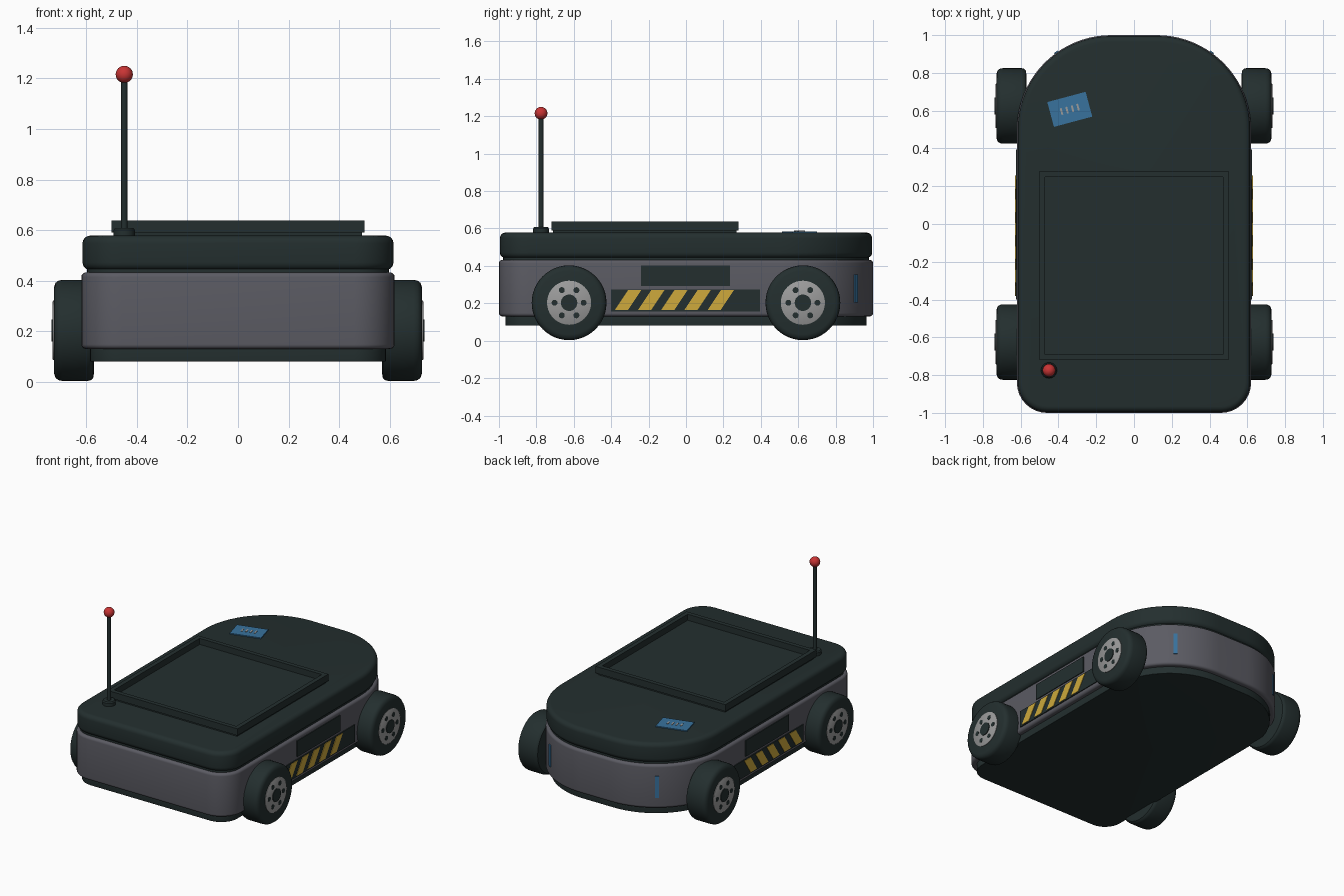
import bpy, bmesh, math
from mathutils import Matrix, Vector

if "Cube" in bpy.data.objects:
    bpy.data.objects.remove(bpy.data.objects["Cube"])


def material(name, rgb):
    m = bpy.data.materials.new(name)
    m.diffuse_color = (*rgb, 1)
    m.use_nodes = True
    m.node_tree.nodes["Principled BSDF"].inputs["Base Color"].default_value = m.diffuse_color
    return m


DARK = material("dark_green_grey", (0.017, 0.028, 0.028))
GREY = material("body_grey", (0.105, 0.105, 0.125))
METAL = material("rim_grey", (0.33, 0.33, 0.33))
YELLOW = material("warning_yellow", (0.62, 0.40, 0.045))
BLUE = material("light_blue", (0.04, 0.17, 0.34))
RED = material("signal_red", (0.58, 0.035, 0.035))


def finish(name, bm, mat, angle=35):
    bmesh.ops.recalc_face_normals(bm, faces=bm.faces)
    me = bpy.data.meshes.new(name)
    bm.to_mesh(me)
    bm.free()
    me.materials.append(mat)
    ob = bpy.data.objects.new(name, me)
    bpy.context.collection.objects.link(ob)
    bpy.ops.object.select_all(action='DESELECT')
    ob.select_set(True)
    bpy.context.view_layer.objects.active = ob
    bpy.ops.object.shade_smooth_by_angle(angle=math.radians(angle))
    return ob


def loft(name, rings, mat, angle=35):
    """Skin a stack of equal-length point loops and cap both ends."""
    bm = bmesh.new()
    loops = [[bm.verts.new(p) for p in r] for r in rings]
    n = len(loops[0])
    for a, b in zip(loops, loops[1:]):
        for i in range(n):
            bm.faces.new((a[i], a[(i + 1) % n], b[(i + 1) % n], b[i]))
    bm.faces.new(loops[0][::-1])
    bm.faces.new(loops[-1])
    return finish(name, bm, mat, angle)


def outline(inset):
    """Plan shape: large round corners at +y, small ones at -y."""
    pts = []
    for cx, cy, r, start, n in ((0.12, 0.5, 0.5, 0, 20), (-0.12, 0.5, 0.5, 90, 20),
                                (-0.46, -0.84, 0.16, 180, 8), (0.46, -0.84, 0.16, 270, 8)):
        for i in range(n + 1):
            a = math.radians(start + 90 * i / n)
            pts.append((cx + (r - inset) * math.cos(a), cy + (r - inset) * math.sin(a)))
    return pts


def slab(name, z0, z1, inset, bevel, mat):
    steps = [math.radians(90 * i / 5) for i in range(6)]
    prof = [(inset + bevel * (1 - math.sin(a)), z0 + bevel * (1 - math.cos(a))) for a in steps]
    prof += [(inset + bevel * (1 - math.cos(a)), z1 - bevel * (1 - math.sin(a))) for a in steps]
    return loft(name, [[(x, y, z) for x, y in outline(d)] for d, z in prof], mat)


def lathe(name, prof, centre, axis, mat, n=32):
    """Turn (radius, distance) pairs about an axis through centre."""
    q = Vector((0, 0, 1)).rotation_difference(Vector(axis))
    rings = [[Vector(centre) + q @ Vector((r * math.cos(2 * math.pi * i / n),
                                           r * math.sin(2 * math.pi * i / n), d))
              for i in range(n)] for r, d in prof]
    return loft(name, rings, mat)


def box(name, lo, hi, mat, matrix=None):
    bm = bmesh.new()
    bmesh.ops.create_cube(bm, size=1)
    for v in bm.verts:
        v.co = [l + (c + 0.5) * (h - l) for l, h, c in zip(lo, hi, v.co)]
    if matrix:
        bm.transform(matrix)
    return finish(name, bm, mat)


# Hull layers
slab("underbody", 0.08, 0.14, 0.035, 0.004, DARK)
slab("body", 0.13, 0.432, 0.0, 0.018, GREY)
slab("neck", 0.42, 0.46, 0.022, 0.002, DARK)
slab("lid", 0.442, 0.578, 0.005, 0.03, DARK)

# Cargo bed with raised rim
box("bed_plate", (-0.49, -0.71, 0.57), (0.49, 0.27, 0.595), DARK)
for side, y0, y1 in (("rear", -0.72, -0.69), ("front", 0.25, 0.28)):
    box("bed_rim_" + side, (-0.5, y0, 0.59), (0.5, y1, 0.637), DARK)
for side, x0, x1 in (("left", -0.5, -0.47), ("right", 0.47, 0.5)):
    box("bed_rim_" + side, (x0, -0.69, 0.59), (x1, 0.25, 0.637), DARK)

# Antenna
AX, AY = -0.45, -0.775
lathe("antenna_base", [(0.042, 0.57), (0.042, 0.6), (0.036, 0.608)], (AX, AY, 0), (0, 0, 1), DARK)
lathe("antenna_rod", [(0.0125, 0.6), (0.0125, 1.2)], (AX, AY, 0), (0, 0, 1), DARK, 16)
bm = bmesh.new()
bmesh.ops.create_uvsphere(bm, u_segments=24, v_segments=16, radius=0.034,
                          matrix=Matrix.Translation((AX, AY, 1.216)))
finish("antenna_ball", bm, RED)

# Wheels
TYRE = [(0.17, 0.57), (0.188, 0.573), (0.197, 0.582), (0.2, 0.595), (0.2, 0.695),
        (0.197, 0.71), (0.188, 0.722), (0.17, 0.728)]
for s, side in ((1, "right"), (-1, "left")):
    for y, end in ((-0.625, "rear"), (0.625, "front")):
        tag = f"_{end}_{side}"
        c, ax = (0, y, 0.203), (s, 0, 0)
        lathe("tyre" + tag, TYRE, c, ax, DARK, 48)
        lathe("axle" + tag, [(0.05, 0.5), (0.05, 0.6)], c, ax, DARK, 20)
        lathe("rim" + tag, [(0.118, 0.71), (0.118, 0.731), (0.115, 0.733)], c, ax, METAL, 40)
        lathe("hub" + tag, [(0.044, 0.73), (0.044, 0.738)], c, ax, DARK, 24)
        for k in range(6):
            a = k * math.pi / 3
            hc = (0, y + 0.078 * math.cos(a), 0.203 + 0.078 * math.sin(a))
            lathe(f"rim_hole_{k}" + tag, [(0.016, 0.73), (0.016, 0.7345)], hc, ax, DARK, 14)

    # Side panels and slanted warning stripes
    def plate(name, pts, x0, x1, mat):
        loft(name, [[(s * x, y, z) for y, z in pts] for x in (x0, x1)], mat)

    plate("side_panel_" + side, [(-0.24, 0.292), (0.235, 0.292), (0.235, 0.403), (-0.24, 0.403)],
          0.617, 0.626, DARK)
    plate("stripe_panel_" + side, [(-0.4, 0.157), (0.395, 0.157), (0.395, 0.275), (-0.4, 0.275)],
          0.617, 0.626, DARK)
    for k in range(5):
        y = -0.38 + 0.124 * k
        plate(f"stripe_{k}_{side}", [(y, 0.165), (y + 0.07, 0.165), (y + 0.14, 0.27), (y + 0.07, 0.27)],
              0.623, 0.629, YELLOW)

    # Upright marker lights on the round corners
    ang = math.atan2(0.405, 0.29)
    rot = Matrix.Rotation(ang if s > 0 else math.pi - ang, 4, 'Z')
    box("marker_light_" + side, (0.494, -0.012, 0.205), (0.506, 0.012, 0.355), BLUE,
        Matrix.Translation((0.12 * s, 0.5, 0)) @ rot)

# Status label with plain indicator bars
place = Matrix.Translation((-0.34, 0.607, 0.577)) @ Matrix.Rotation(math.radians(15), 4, 'Z')
box("label", (-0.105, -0.068, 0), (0.105, 0.068, 0.008), BLUE, place)
for k in range(4):
    x = -0.045 + 0.03 * k
    box(f"label_bar_{k}", (x - 0.005, -0.018, 0.007), (x + 0.005, 0.018, 0.011), METAL, place)
